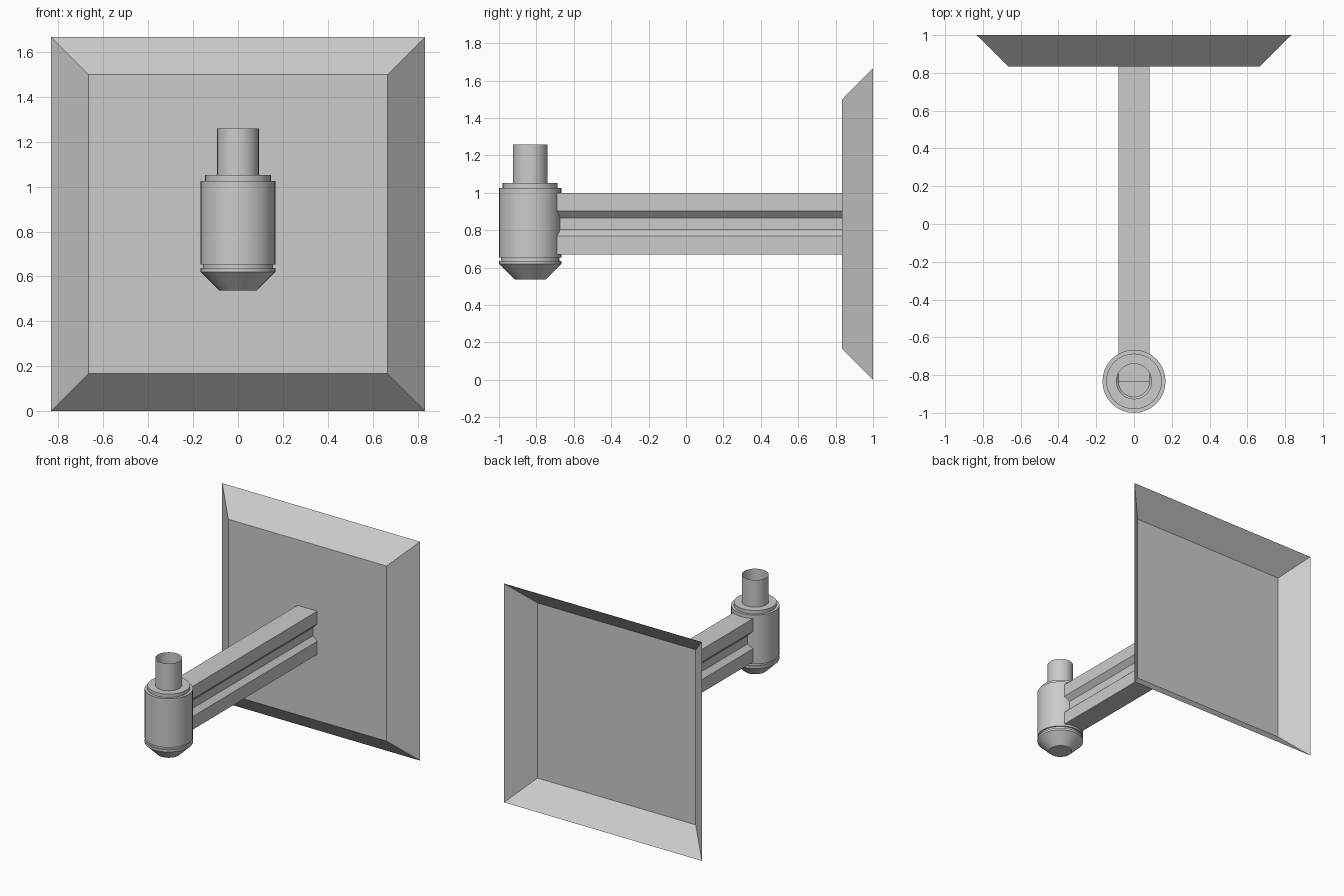
import bpy, bmesh, math

if "Cube" in bpy.data.objects:
    bpy.data.objects.remove(bpy.data.objects["Cube"])


def make_object(name, verts, faces, smooth=False):
    mesh = bpy.data.meshes.new(name)
    mesh.from_pydata(verts, [], faces)
    bm = bmesh.new()
    bm.from_mesh(mesh)
    bmesh.ops.recalc_face_normals(bm, faces=bm.faces)
    bm.to_mesh(mesh)
    bm.free()
    obj = bpy.data.objects.new(name, mesh)
    bpy.context.collection.objects.link(obj)
    if smooth:
        bpy.ops.object.select_all(action='DESELECT')
        obj.select_set(True)
        bpy.context.view_layer.objects.active = obj
        bpy.ops.object.shade_smooth_by_angle(angle=math.radians(30))
    return obj


def loft(name, rings, cap_first=False, cap_last=False, smooth=False):
    """Join equal-sized closed rings of points with quads."""
    n = len(rings[0])
    verts = [p for ring in rings for p in ring]
    faces = [(k * n + i, k * n + (i + 1) % n, (k + 1) * n + (i + 1) % n, (k + 1) * n + i)
             for k in range(len(rings) - 1) for i in range(n)]
    if cap_first:
        faces.append(tuple(range(n)))
    if cap_last:
        faces.append(tuple(range((len(rings) - 1) * n, len(rings) * n)))
    return make_object(name, verts, faces, smooth)


def square(half, y, zc):
    return [(sx * half, y, zc + sz * half)
            for sx, sz in ((-1, -1), (1, -1), (1, 1), (-1, 1))]


# Wall plate: shallow tray, open at the back
loft("wall_plate", [square(0.8333, 1.0, 0.8333), square(0.6667, 0.835, 0.8333)],
     cap_last=True)

# Arm: bar with a groove along both sides
half_section = [(0.083, 0.67), (0.083, 0.77), (0.047, 0.803),
                (0.047, 0.865), (0.083, 0.903), (0.083, 1.0)]
section = half_section + [(-x, z) for x, z in reversed(half_section)]
loft("arm", [[(x, y, z) for x, z in section] for y in (-0.833, 0.835)],
     cap_first=True)

# Socket: turned body with stepped collar, groove, tapered base and open tube
profile = [(0.083, 0.537), (0.167, 0.62), (0.167, 0.637), (0.157, 0.637),
           (0.157, 0.654), (0.167, 0.654), (0.167, 1.026), (0.147, 1.026),
           (0.147, 1.052), (0.093, 1.052), (0.093, 1.259)]
SIDES = 32
angles = [2 * math.pi * i / SIDES for i in range(SIDES)]
loft("socket", [[(r * math.cos(a), -0.833 + r * math.sin(a), z) for a in angles]
                for r, z in profile], cap_first=True, smooth=True)
